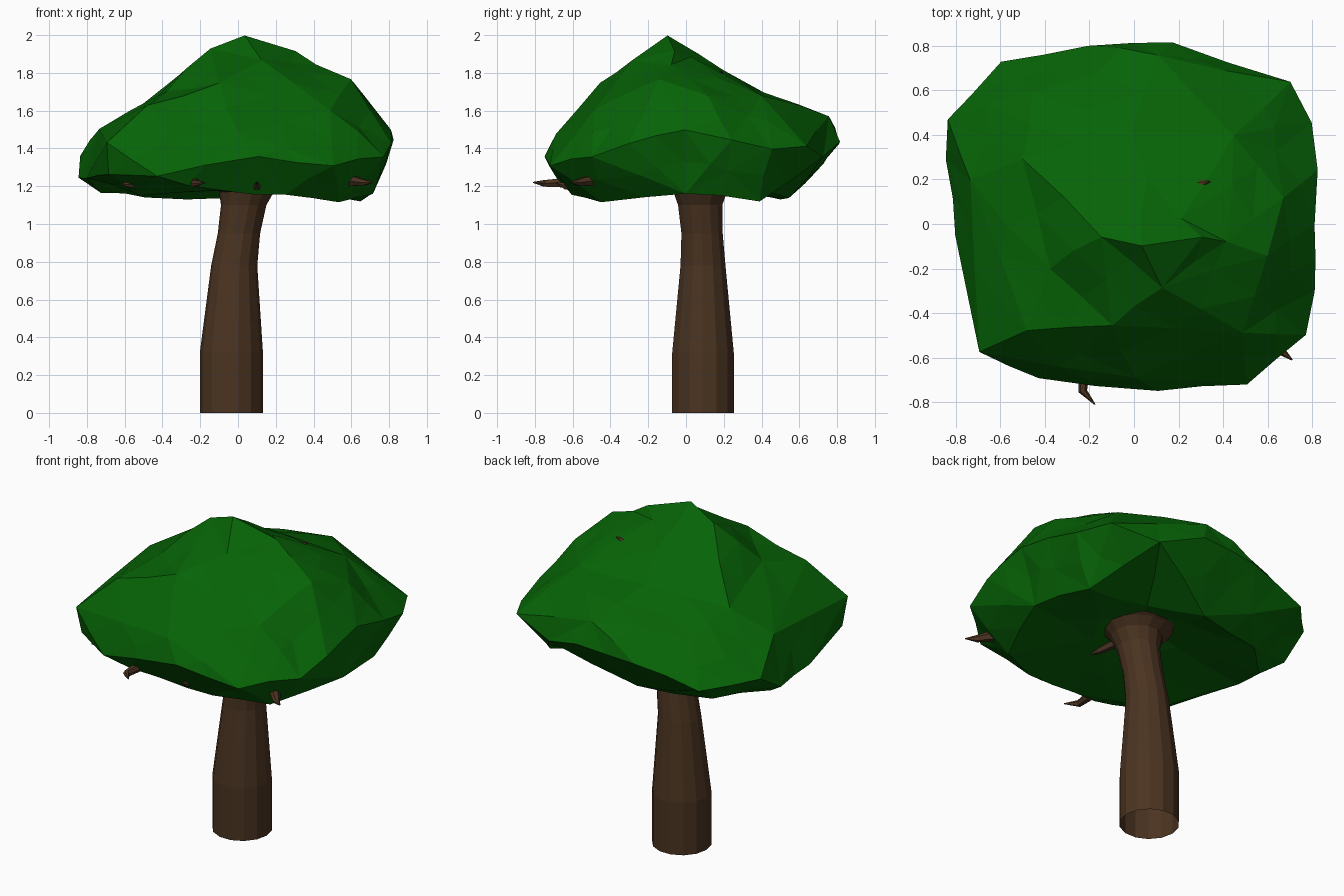
import bpy, bmesh, math, random
from mathutils import Vector

if "Cube" in bpy.data.objects:
    bpy.data.objects.remove(bpy.data.objects["Cube"])

random.seed(4)


def material(name, rgb):
    m = bpy.data.materials.new(name)
    m.diffuse_color = (*rgb, 1)
    m.use_nodes = True
    m.node_tree.nodes["Principled BSDF"].inputs["Base Color"].default_value = m.diffuse_color
    return m


GREEN = material("leaf green", (0.002, 0.125, 0.002))
BROWN = material("bark brown", (0.07, 0.034, 0.015))


def finish(bm, name, mat):
    bmesh.ops.recalc_face_normals(bm, faces=bm.faces)
    me = bpy.data.meshes.new(name)
    bm.to_mesh(me)
    bm.free()
    me.materials.append(mat)
    ob = bpy.data.objects.new(name, me)
    bpy.context.collection.objects.link(ob)
    return ob


def tube(name, sections, sides, mat, level=False):
    """Loft circles, level or facing along the path: sections are (centre, radius)."""
    bm = bmesh.new()
    axis = (Vector(sections[-1][0]) - Vector(sections[0][0])).normalized()
    rot = axis.to_track_quat('Z', 'Y')
    rings = []
    for c, r in sections:
        ring = []
        for i in range(sides):
            a = math.tau * i / sides
            off = Vector((math.cos(a), math.sin(a), 0)) * r
            ring.append(bm.verts.new(Vector(c) + (off if level else rot @ off)))
        rings.append(ring)
    for lo, hi in zip(rings, rings[1:]):
        for i in range(sides):
            j = (i + 1) % sides
            bm.faces.new((lo[i], lo[j], hi[j], hi[i]))
    return finish(bm, name, mat)


# Trunk: leaning taper, open at the foot, that flares into the crown
tube("trunk", [((-.035, .09, 0), .167), ((-.035, .09, .32), .167),
               ((-.02, .09, .78), .122), ((.005, .085, .95), .112),
               ((.03, .075, 1.1), .12), ((.045, .075, 1.17), .145),
               ((.04, .08, 1.21), .19), ((.02, .1, 1.27), .3)], 14, BROWN, level=True)

# Crown: key corners, meshed as a star shape around its middle
CROWN = [
    (.04, -.09, 2.0), (-.14, -.05, 1.93), (.2, .02, 1.88), (.31, -.06, 1.92),
    (.42, -.07, 1.85), (.59, -.15, 1.76), (.12, -.28, 1.87), (-.1, -.46, 1.74),
    (.48, -.48, 1.60), (-.38, -.2, 1.71), (-.48, -.47, 1.62), (0, -.69, 1.48),
    (.10, -.75, 1.35), (.50, -.72, 1.31), (-.43, -.69, 1.26), (-.69, -.58, 1.44),
    (.78, -.5, 1.36), (.81, -.3, 1.43), (.80, 0, 1.5), (.83, .24, 1.45),
    (.80, .45, 1.4), (.70, .63, 1.42), (.43, .73, 1.35), (.17, .82, 1.44),
    (-.2, .80, 1.42), (-.6, .72, 1.31), (-.84, .46, 1.37), (-.84, .28, 1.24),
    (-.80, -.06, 1.24), (-.74, .2, 1.51), (-.5, .3, 1.64), (.1, .76, 1.58),
    (0, .42, 1.69), (.45, .4, 1.69), (.05, .2, 1.82), (-.45, .6, 1.55),
    (-.52, -.45, 1.16), (-.1, -.62, 1.17), (.54, -.45, 1.11), (.65, .38, 1.12),
    (.72, 0, 1.17), (-.05, .55, 1.13), (-.5, .45, 1.15), (-.72, .22, 1.17),
    (-.68, -.54, 1.27), (.06, -.4, 1.16), (.66, .12, 1.67), (.25, -.61, 1.15)]
# recessed underside
inner = [(.04 + .27 * math.cos(k * math.tau / 6), .09 + .27 * math.sin(k * math.tau / 6), 1.2)
         for k in range(6)] + [(.04, .09, 1.25)]
middle = Vector((0, .03, 1.45))
bm = bmesh.new()
home = {}
for p in CROWN + inner:
    d = Vector(p) - middle
    v = bm.verts.new(Vector((d.x, d.y, d.z * 1.6)).normalized())
    home[v] = Vector(p)
bmesh.ops.convex_hull(bm, input=bm.verts)
for v in bm.verts:
    v.co = home[v]
old = set(bm.verts)
bmesh.ops.subdivide_edges(bm, edges=[e for e in bm.edges if e.calc_length() > .3], cuts=1)
bmesh.ops.triangulate(bm, faces=bm.faces)
bm.normal_update()
# slightly rough, slightly swollen facets
for v in bm.verts:
    if v not in old:
        v.co += Vector([random.uniform(-.01, .01) for _ in range(3)])
finish(bm, "crown", GREEN)

# Twig tips poking out of the leaves: root, knee, tip
TWIGS = [((-.22, -.6, 1.22), (-.23, -.75, 1.215), (-.175, -.81, 1.22)),
         ((-.48, -.47, 1.21), (-.57, -.51, 1.21), (-.62, -.53, 1.21)),
         ((.09, -.55, 1.22), (.1, -.64, 1.2), (.1, -.69, 1.22)),
         ((.6, -.5, 1.23), (.66, -.57, 1.22), (.71, -.61, 1.22)),
         ((.25, .16, 1.7), (.29, .18, 1.79), (.34, .19, 1.81)),
         ((.06, -.04, 1.2), (.1, -.18, 1.18), (.11, -.25, 1.18))]
for i, (a, b, c) in enumerate(TWIGS):
    tube(f"twig_{i + 1}", [(a, .032), (b, .02), (c, .003)], 6, BROWN)
